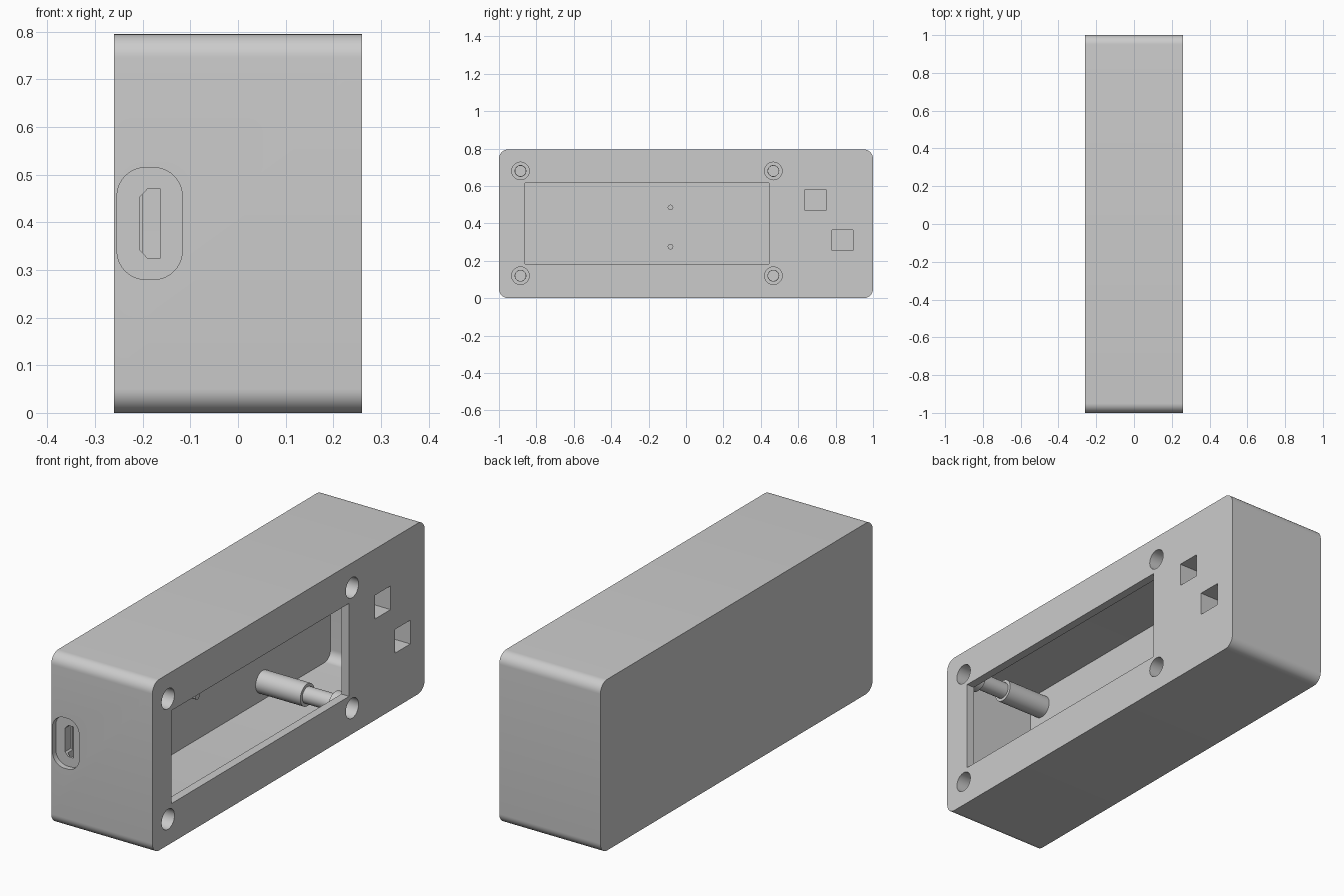
import bpy, bmesh, math
from mathutils import Vector

cube = bpy.data.objects.get("Cube")
if cube:
    bpy.data.objects.remove(cube)

grey = bpy.data.materials.new("light grey plastic")
grey.use_nodes = True
COLOUR = (0.6, 0.6, 0.6, 1)
grey.diffuse_color = COLOUR
grey.node_tree.nodes["Principled BSDF"].inputs["Base Color"].default_value = COLOUR


def prism(name, points, sweep):
    """Extrude a closed 3D outline along a vector."""
    bm = bmesh.new()
    face = bm.faces.new([bm.verts.new(p) for p in points])
    out = bmesh.ops.extrude_face_region(bm, geom=[face])["geom"]
    verts = [v for v in out if isinstance(v, bmesh.types.BMVert)]
    bmesh.ops.translate(bm, vec=sweep, verts=verts)
    bmesh.ops.recalc_face_normals(bm, faces=bm.faces)
    mesh = bpy.data.meshes.new(name)
    bm.to_mesh(mesh)
    bm.free()
    mesh.materials.append(grey)
    obj = bpy.data.objects.new(name, mesh)
    bpy.context.collection.objects.link(obj)
    return obj


def outline(u0, u1, v0, v1, radius=0, steps=10):
    """Rectangle with optional rounded corners."""
    if not radius:
        return [(u0, v0), (u1, v0), (u1, v1), (u0, v1)]
    centres = [(u1 - radius, v1 - radius), (u0 + radius, v1 - radius),
               (u0 + radius, v0 + radius), (u1 - radius, v0 + radius)]
    pts = []
    for i, (u, v) in enumerate(centres):
        for k in range(steps + 1):
            a = (i + k / steps) * math.pi / 2
            pts.append((u + radius * math.cos(a), v + radius * math.sin(a)))
    return pts


def along_x(name, pts, x0, x1):
    return prism(name, [(x0, y, z) for y, z in pts], Vector((x1 - x0, 0, 0)))


def along_y(name, pts, y0, y1):
    return prism(name, [(x, y0, z) for x, z in pts], Vector((0, y1 - y0, 0)))


def rod(name, y, z, r, x0, x1, n=40):
    pts = [(y + r * math.cos(2 * math.pi * i / n), z + r * math.sin(2 * math.pi * i / n))
           for i in range(n)]
    return along_x(name, pts, x0, x1)


def cut(target, cutters):
    """Subtract the cutters, bake the result and drop the cutters."""
    for c in cutters:
        c.hide_render = True
        mod = target.modifiers.new("cut", 'BOOLEAN')
        mod.operation, mod.solver, mod.object = 'DIFFERENCE', 'EXACT', c
    graph = bpy.context.evaluated_depsgraph_get()
    mesh = bpy.data.meshes.new_from_object(target.evaluated_get(graph))
    target.modifiers.clear()
    target.data = mesh
    for c in cutters:
        bpy.data.objects.remove(c)


SCREWS = [(y, z) for y in (-0.885, 0.467) for z in (0.12, 0.68)]
BUTTONS = [(0.692, 0.525), (0.837, 0.31)]
LID = 0.22       # inner face of the open side
BACK = -0.20     # inner face of the closed side
parts = []

# Hollow casing with display window, button holes, screw holes and port
casing = along_x("casing", outline(-1, 1, 0, 0.795, 0.05), -0.26, 0.26)
cutters = [
    along_x("cavity", outline(-0.965, 0.965, 0.035, 0.76, 0.045), BACK, LID),
    along_x("window", outline(-0.86, 0.445, 0.183, 0.615), 0.1, 0.4),
    along_y("port_recess", outline(-0.254, -0.117, 0.28, 0.515, 0.06), -1.1, -0.975),
    along_y("port_slot", [(-0.163, 0.325), (-0.163, 0.47), (-0.19, 0.47),
                          (-0.207, 0.452), (-0.207, 0.343), (-0.19, 0.325)], -1.1, -0.93),
]
cutters += [along_x("button_hole", outline(y - 0.057, y + 0.057, z - 0.055, z + 0.055), 0.1, 0.4)
            for y, z in BUTTONS]
cutters += [rod("counterbore", y, z, 0.047, 0.19, 0.4) for y, z in SCREWS]
cut(casing, cutters)
parts.append(casing)

# Screw posts: a thick boss on the back wall, a thin sleeve and a seat on the lid
for y, z in SCREWS:
    boss = rod("screw_boss", y, z, 0.052, BACK - 0.02, 0.03)
    cut(boss, [rod("boss_hole", y, z, 0.028, -0.1, 0.1)])
    sleeve = rod("screw_sleeve", y, z, 0.038, 0.025, 0.185)
    cut(sleeve, [rod("sleeve_hole", y, z, 0.029, -0.1, 0.3)])
    seat = rod("screw_seat", y, z, 0.056, 0.175, LID + 0.01)
    cut(seat, [rod("seat_bore", y, z, 0.047, 0.195, 0.3),
               rod("seat_hole", y, z, 0.029, 0.1, 0.25)])
    parts += [boss, sleeve, seat]

# Square guides behind the button holes
for y, z in BUTTONS:
    guide = along_x("button_guide", outline(y - 0.075, y + 0.075, z - 0.073, z + 0.073),
                    0.14, LID + 0.01)
    cut(guide, [along_x("guide_hole", outline(y - 0.057, y + 0.057, z - 0.055, z + 0.055), 0, 0.4)])
    parts.append(guide)

# Small locating pegs on the back wall
for z in (0.275, 0.485):
    parts.append(rod("locating_peg", -0.083, z, 0.015, BACK - 0.02, -0.15, 20))

# Smooth the rounded surfaces, keep the edges sharp
bpy.ops.object.select_all(action='DESELECT')
for p in parts:
    p.select_set(True)
bpy.context.view_layer.objects.active = casing
bpy.ops.object.shade_smooth_by_angle(angle=math.radians(30))
